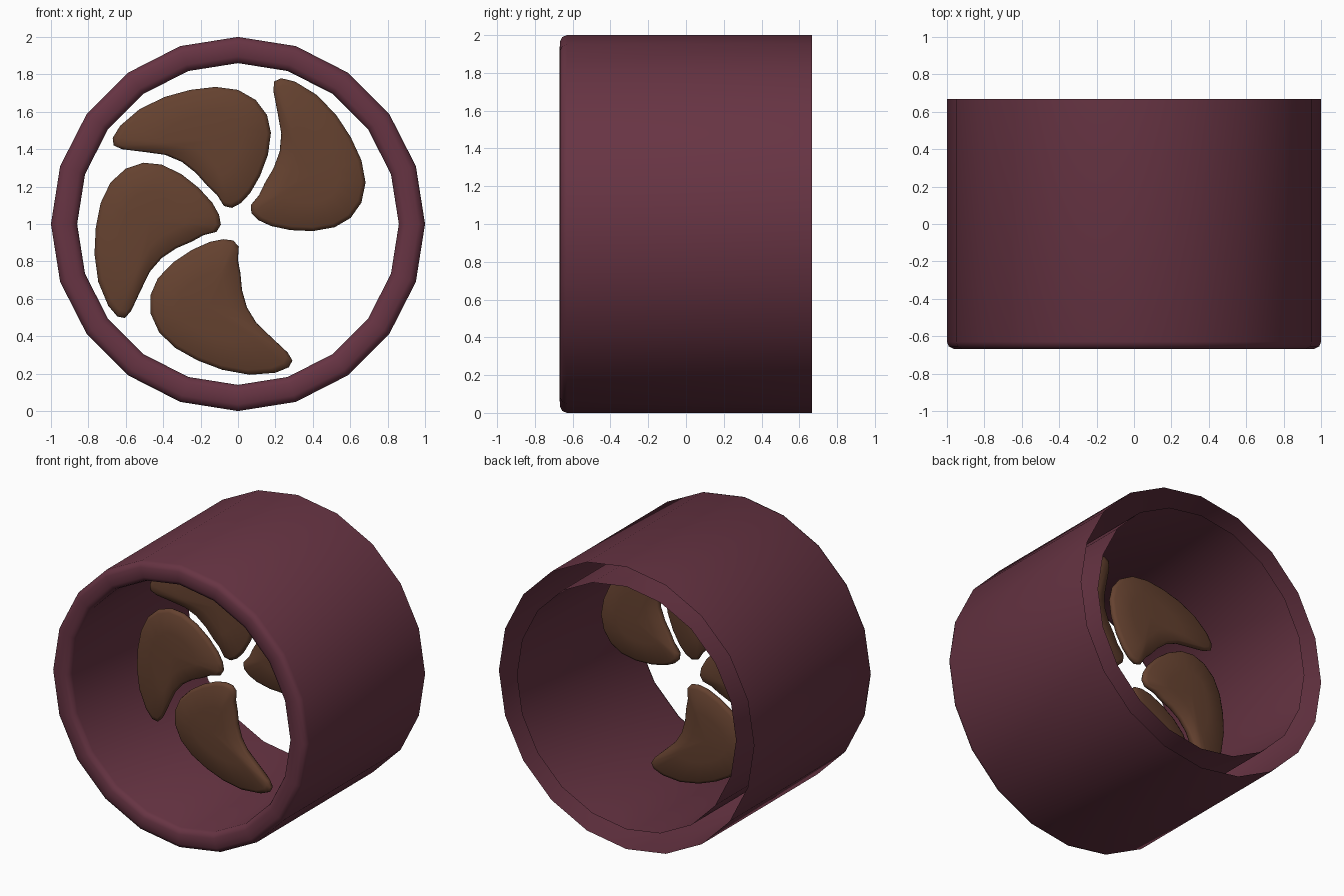
import bpy, bmesh
from math import cos, sin, radians, tau

cube = bpy.data.objects.get("Cube")
if cube:
    bpy.data.objects.remove(cube, do_unlink=True)


def make_material(name, color):
    mat = bpy.data.materials.new(name)
    mat.use_nodes = True
    mat.diffuse_color = (*color, 1)
    bsdf = mat.node_tree.nodes["Principled BSDF"]
    bsdf.inputs["Base Color"].default_value = (*color, 1)
    return mat


def finish(bm, name, mat, angle):
    mesh = bpy.data.meshes.new(name)
    bm.to_mesh(mesh)
    bm.free()
    mesh.materials.append(mat)
    obj = bpy.data.objects.new(name, mesh)
    bpy.context.collection.objects.link(obj)
    bpy.ops.object.select_all(action="DESELECT")
    obj.select_set(True)
    bpy.context.view_layer.objects.active = obj
    bpy.ops.object.shade_smooth_by_angle(angle=radians(angle))
    return obj


plum = make_material("plum", (0.135, 0.034, 0.056))
brown = make_material("brown", (0.130, 0.054, 0.029))

# Duct: double wall with a rounded front lip, open between the walls at the back
SIDES = 20
BACK, LIP, FRONT = 0.667, -0.63, -0.667
profile = [(1, BACK), (1, LIP), (0.99, -0.655), (0.965, FRONT), (0.93, -0.669),
           (0.895, FRONT), (0.87, -0.655), (0.86, LIP), (0.86, BACK)]
bm = bmesh.new()
rings = []
for i in range(SIDES):
    a = tau * i / SIDES
    rings.append([bm.verts.new((r * cos(a), y, 1 + r * sin(a))) for r, y in profile])
for i in range(SIDES):
    here, after = rings[i], rings[(i + 1) % SIDES]
    for j in range(len(profile) - 1):
        bm.faces.new((here[j], here[j + 1], after[j + 1], after[j]))
finish(bm, "duct", plum, 50)

# Blade outline, swept backwards to a narrow tip, measured from the duct axis
outline = [(-.67, .46), (-.63, .525), (-.525, .615), (-.39, .68), (-.255, .717),
           (-.12, .733), (0, .717), (.095, .663), (.155, .583), (.176, .487),
           (.16, .37), (.118, .257), (.065, .165), (.016, .112), (-.032, .086),
           (-.075, .096), (-.112, .155), (-.165, .205), (-.225, .273), (-.3, .332),
           (-.39, .37), (-.5, .385), (-.62, .40), (-.665, .42)]
MID_X, MID_Z, BLADE_Y = -0.13, 0.45, -0.03
# Scale of each loop about the blade middle, and its depth
loops = [(0.5, -0.036), (0.93, -0.024), (0.985, -0.013), (1, 0),
         (0.985, 0.013), (0.93, 0.024), (0.5, 0.036)]


def make_blade(name, turn):
    bm = bmesh.new()
    c, s = cos(turn), sin(turn)

    def point(x, y, z):
        return bm.verts.new((x * c - z * s, BLADE_Y + y, 1 + x * s + z * c))

    layers = [[point(MID_X + (x - MID_X) * k, y, MID_Z + (z - MID_Z) * k)
               for x, z in outline] for k, y in loops]
    count = len(outline)
    for low, high in zip(layers, layers[1:]):
        for i in range(count):
            n = (i + 1) % count
            bm.faces.new((low[i], low[n], high[n], high[i]))
    for layer, depth in ((layers[0], -0.04), (layers[-1], 0.04)):
        hub = point(MID_X, depth, MID_Z)
        for i in range(count):
            bm.faces.new((layer[i], layer[(i + 1) % count], hub))
    bmesh.ops.recalc_face_normals(bm, faces=bm.faces)
    finish(bm, name, brown, 80)


# Four blades on a five-way spacing, with one place left empty
for name, step in (("right_blade", -1), ("top_blade", 0),
                   ("left_blade", 1), ("bottom_blade", 2)):
    make_blade(name, step * tau / 5)
